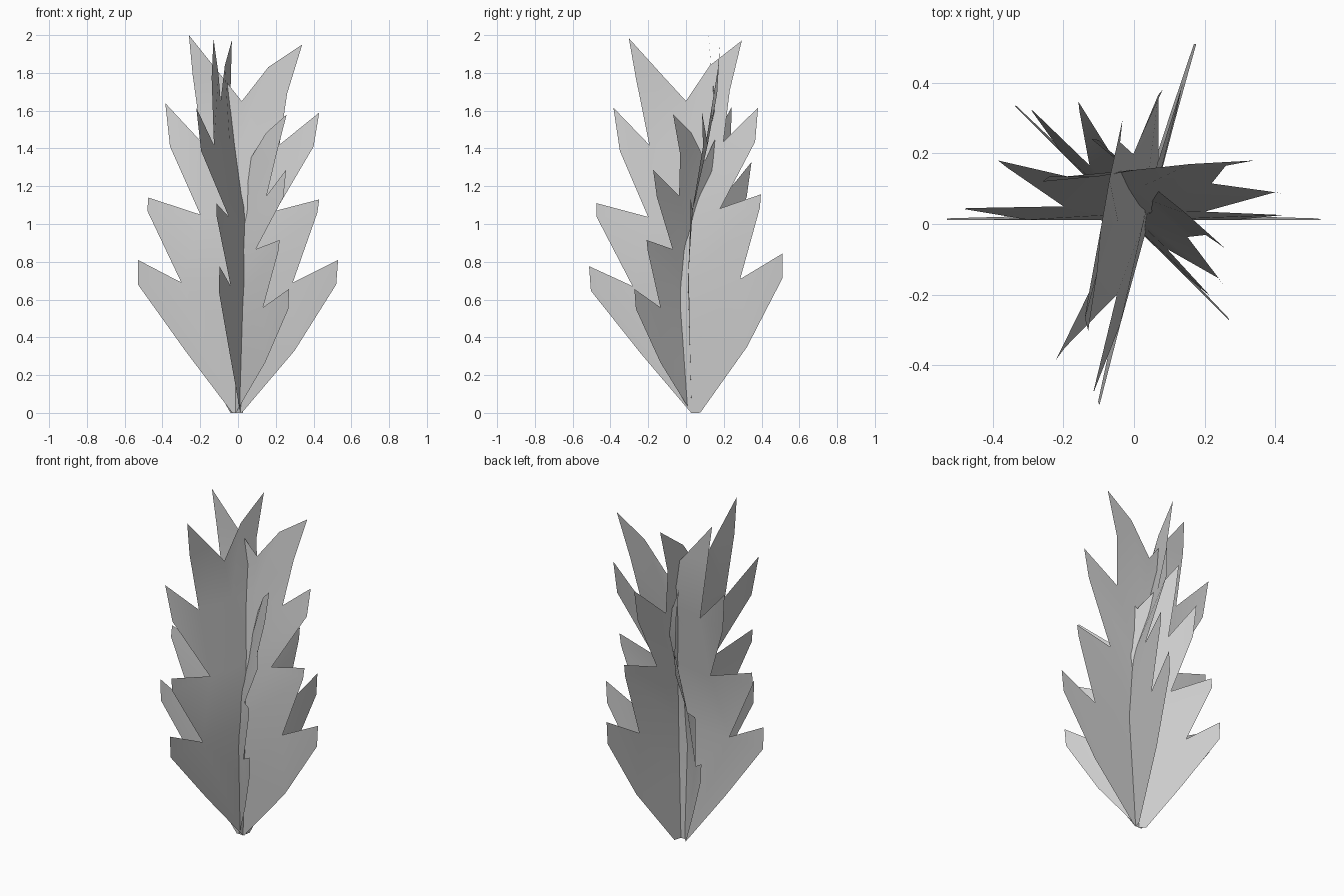
import bpy
from math import sin, cos, radians
from mathutils import Vector

cube = bpy.data.objects.get("Cube")
if cube:
    bpy.data.objects.remove(cube)

grey = bpy.data.materials.new("leaf grey")
grey.use_nodes = True
colour = (0.6, 0.6, 0.6, 1)
grey.diffuse_color = colour
grey.node_tree.nodes["Principled BSDF"].inputs["Base Color"].default_value = colour

# Midrib: across, bow, height
RIB = [(0, .03, 0), (0, .02, .35), (0, .01, .69), (.01, .03, 1.05), (.02, .105, 1.43), (.02, .155, 1.65)]
# Lobes of each side from the bottom up, ending in the notch above the lobe
LEFT = [
    [(-.03, .03, 0), (-.28, .022, .33), (-.53, .016, .68), (-.53, .012, .81), (-.3, .012, .69)],
    [(-.48, .042, 1.07), (-.475, .045, 1.14), (-.2, .05, 1.05)],
    [(-.36, .16, 1.41), (-.385, .18, 1.64), (-.19, .135, 1.43)],
    [(-.24, .135, 1.79), (-.26, .12, 2), (-.1, .135, 1.8)],
]
RIGHT = [
    [(.02, .03, 0), (.3, .022, .33), (.52, .016, .68), (.53, .012, .81), (.29, .012, .69)],
    [(.42, .025, 1.06), (.43, .025, 1.13), (.2, .035, 1.07)],
    [(.4, .09, 1.41), (.43, .085, 1.59), (.22, .115, 1.42)],
    [(.26, .165, 1.69), (.34, .18, 1.95), (.16, .17, 1.83)],
]
# Rib points along the inner edge of each lobe
INNER = [(0, 1, 2), (2, 3), (3, 4), (4, 5)]


def leaf(name, yaw, scale=1, shift=0, back=0, roll=0, pitch=0):
    """One cut sheet, bowed, then leaned and turned around the stem."""
    points, faces = [], []

    def add(p):
        if p not in points:
            points.append(p)
        return points.index(p)

    for side, flip in ((LEFT, False), (RIGHT, True)):
        notch = None
        for lobe, inner in zip(side, INNER):
            loop = ([notch] if notch else []) + lobe + [RIB[i] for i in reversed(inner)]
            face = [add(p) for p in loop]
            faces.append(face if flip else face[::-1])
            notch = lobe[-1]

    along = Vector((cos(yaw), sin(yaw), 0))
    normal = Vector((-sin(yaw), cos(yaw), 0))
    verts = []
    for u, n, z in points:
        u, n, z = u * scale, n * scale, z * scale
        v = along * (u + shift - roll * z) + normal * (n + back + pitch * z)
        v.z = max(0, z + roll * u)
        verts.append(v)
    mesh = bpy.data.meshes.new(name)
    mesh.from_pydata(verts, [], faces)
    mesh.materials.append(grey)
    mesh.update()
    ob = bpy.data.objects.new(name, mesh)
    bpy.context.collection.objects.link(ob)
    for p in mesh.polygons:
        p.use_smooth = True


leaf("wide_leaf", 0)
leaf("cross_leaf", radians(75), shift=.06, back=-.035, roll=.063, pitch=-.019)
leaf("small_leaf", radians(-45), scale=.81, shift=-.045, back=-.012)
